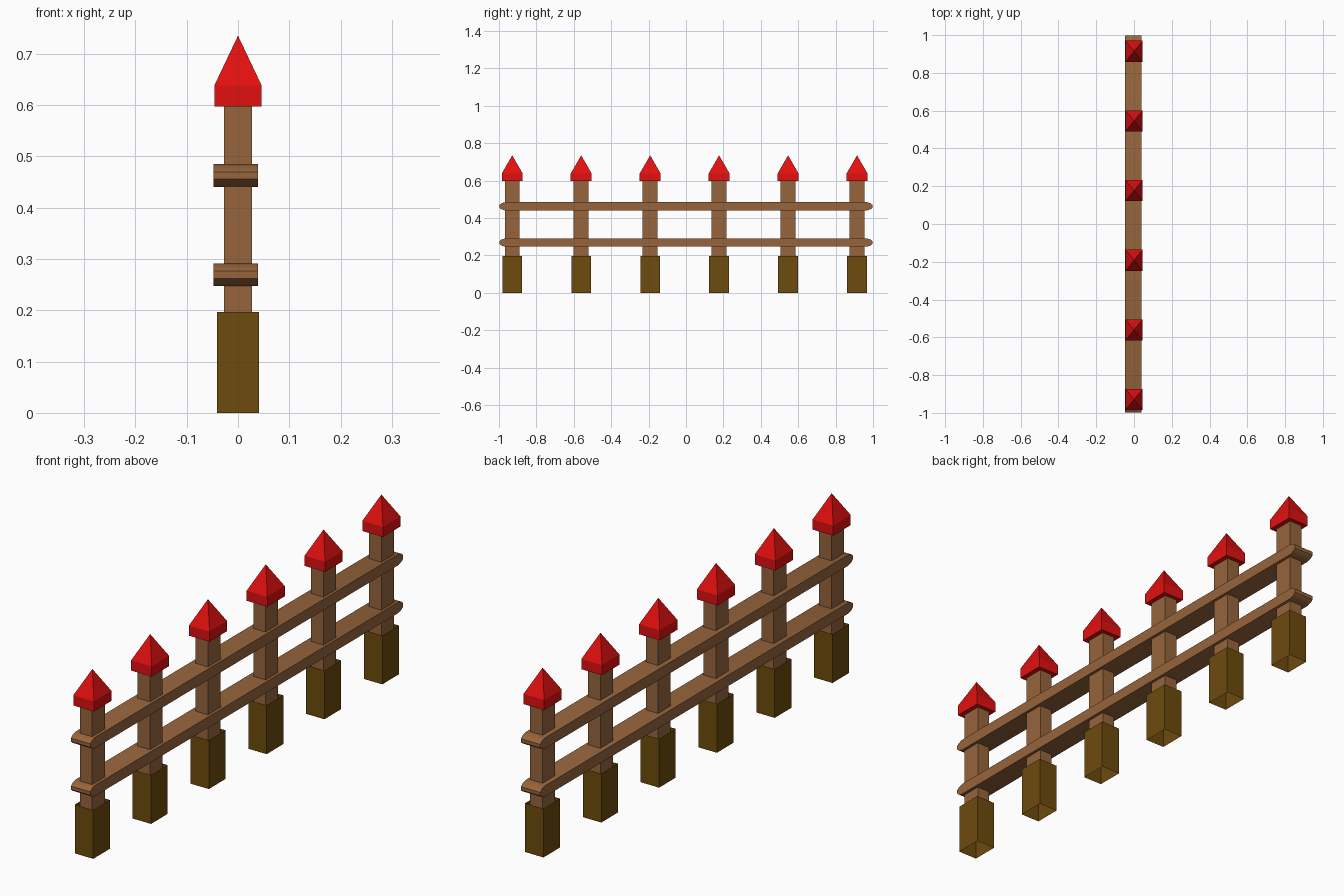
import bpy, bmesh, math

if "Cube" in bpy.data.objects:
    bpy.data.objects.remove(bpy.data.objects["Cube"])


def material(name, rgb):
    m = bpy.data.materials.new(name)
    m.diffuse_color = (*rgb, 1)
    m.use_nodes = True
    m.node_tree.nodes["Principled BSDF"].inputs["Base Color"].default_value = m.diffuse_color
    return m


WOOD = material("brown wood", (0.31, 0.130, 0.045))
BASE = material("dark olive brown", (0.155, 0.070, 0.004))
RED = material("red", (0.76, 0.005, 0.005))


def build(name, verts, faces, mat):
    me = bpy.data.meshes.new(name)
    me.from_pydata(verts, [], faces)
    bm = bmesh.new()
    bm.from_mesh(me)
    bmesh.ops.recalc_face_normals(bm, faces=bm.faces)
    bm.to_mesh(me)
    bm.free()
    me.materials.append(mat)
    ob = bpy.data.objects.new(name, me)
    bpy.context.collection.objects.link(ob)
    return ob


def ring(y, z, hx, hy):
    return [(sx * hx, y + sy * hy, z) for sx, sy in ((-1, -1), (1, -1), (1, 1), (-1, 1))]


SIDES = [(i, (i + 1) % 4, 4 + (i + 1) % 4, 4 + i) for i in range(4)]

for i in range(6):
    y = -0.929 + i * 0.3687
    # open sleeve around the foot of the post
    build("post_base", ring(y, 0, 0.041, 0.053) + ring(y, 0.197, 0.041, 0.053), SIDES, BASE)
    # square post
    build("post", ring(y, 0.15, 0.0275, 0.04) + ring(y, 0.605, 0.0275, 0.04),
          SIDES + [(3, 2, 1, 0), (4, 5, 6, 7)], WOOD)
    # pointed cap
    build("post_cap", ring(y, 0.597, 0.046, 0.056) + ring(y, 0.638, 0.046, 0.056) + [(0, y, 0.735)],
          SIDES + [(3, 2, 1, 0)] + [(4 + k, 4 + (k + 1) % 4, 8) for k in range(4)], RED)

# rails: side profile with rounded ends, swept across x
half = [(0.968, 0.022), (0.987, 0.016), (0.998, 0.007)]
quarter = half + [(p, -q) for p, q in reversed(half)]
profile = quarter + [(-p, -q) for p, q in quarter]
n = len(profile)
for name, zc in (("lower_rail", 0.269), ("upper_rail", 0.4625)):
    verts = [(x, p, zc + q) for x in (-0.0475, 0.039) for p, q in profile]
    faces = [(k, (k + 1) % n, n + (k + 1) % n, n + k) for k in range(n)]
    faces += [tuple(range(n)), tuple(range(2 * n - 1, n - 1, -1))]
    ob = build(name, verts, faces, WOOD)
    bpy.ops.object.select_all(action='DESELECT')
    ob.select_set(True)
    bpy.context.view_layer.objects.active = ob
    bpy.ops.object.shade_smooth_by_angle(angle=math.radians(50))
